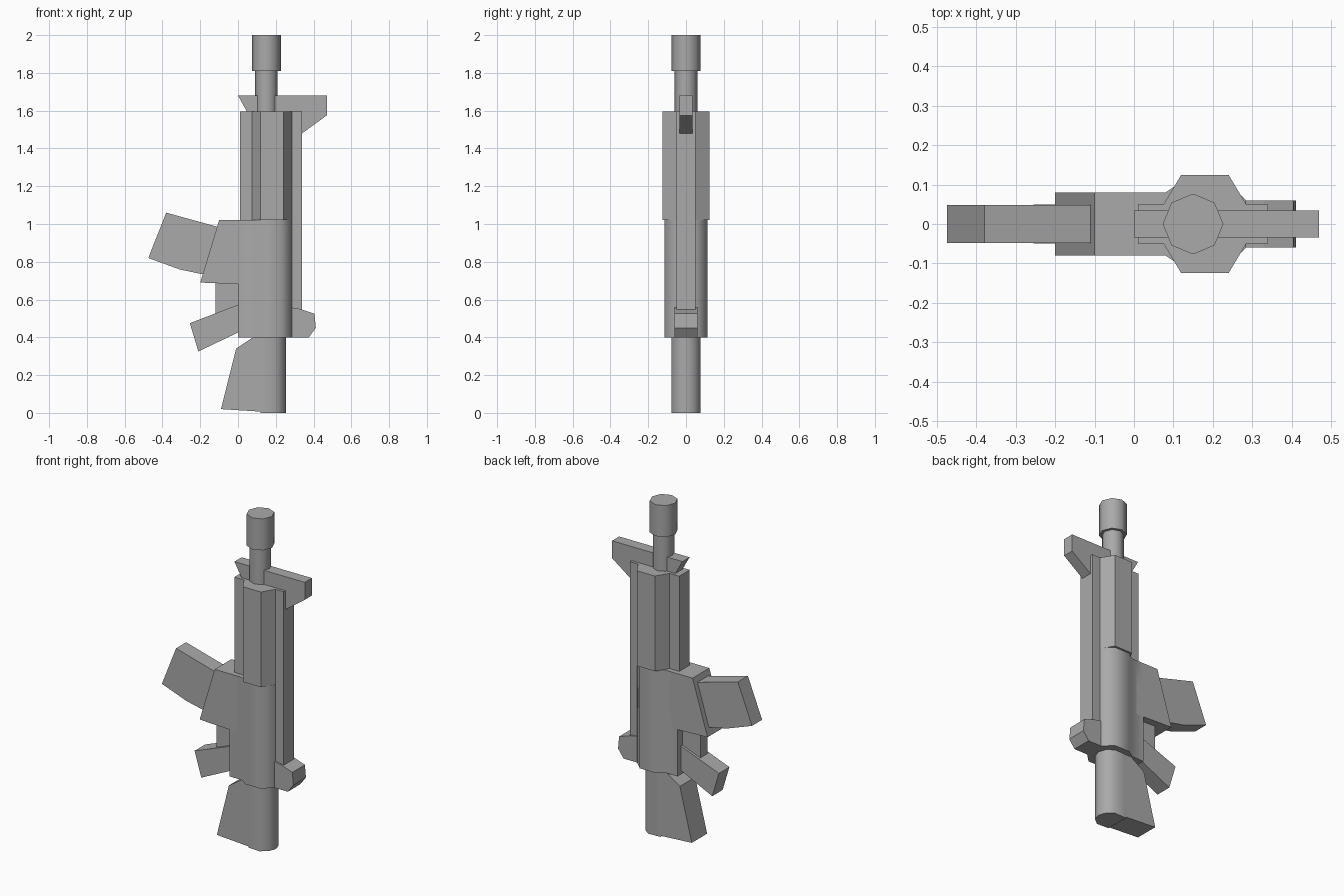
import bpy
import bmesh
import math

cube = bpy.data.objects.get("Cube")
if cube:
    bpy.data.objects.remove(cube, do_unlink=True)

grey = bpy.data.materials.new("plain grey")
grey.use_nodes = True
grey.diffuse_color = (0.4, 0.4, 0.4, 1)
bsdf = next(n for n in grey.node_tree.nodes if n.type == "BSDF_PRINCIPLED")
bsdf.inputs["Base Color"].default_value = (0.4, 0.4, 0.4, 1)


def prism(name, points, depth, smooth=0):
    """Extrude a closed loop of 3D points along the depth vector."""
    bm = bmesh.new()
    face = bm.faces.new([bm.verts.new(p) for p in points])
    new = bmesh.ops.extrude_face_region(bm, geom=[face])["geom"]
    bmesh.ops.translate(bm, vec=depth,
                        verts=[v for v in new if isinstance(v, bmesh.types.BMVert)])
    bmesh.ops.recalc_face_normals(bm, faces=bm.faces)
    mesh = bpy.data.meshes.new(name)
    bm.to_mesh(mesh)
    bm.free()
    mesh.materials.append(grey)
    obj = bpy.data.objects.new(name, mesh)
    bpy.context.collection.objects.link(obj)
    if smooth:
        bpy.ops.object.select_all(action="DESELECT")
        obj.select_set(True)
        bpy.context.view_layer.objects.active = obj
        bpy.ops.object.shade_smooth_by_angle(angle=math.radians(smooth))
    return obj


def slab(name, outline, half):
    """Side outline in x and z, with thickness in y."""
    return prism(name, [(x, -half, z) for x, z in outline], (0, 2 * half, 0))


def column(name, section, low, high, smooth=0):
    """Half cross-section in x and y, mirrored and raised in z."""
    loop = section + [(x, -y) for x, y in reversed(section) if y > 0]
    return prism(name, [(x, y, low) for x, y in loop], (0, 0, high - low), smooth)


def tube(name, radius, low, high):
    """Eight-sided tube on the barrel axis."""
    half = [(0.15 - radius * math.cos(i * math.pi / 4),
             max(0, radius * math.sin(i * math.pi / 4))) for i in range(4)]
    column(name, half + [(0.15 + radius, 0)], low, high, 50)


# Barrel and muzzle
tube("barrel", 0.06, 1.5, 1.82)
tube("muzzle", 0.077, 1.81, 2.0)

# Handguard with its bottom and top rails
column("handguard", [(0.01, 0.05), (0.075, 0.05), (0.12, 0.125), (0.24, 0.125),
                     (0.285, 0.05), (0.34, 0.05)], 1.02, 1.595)

# Receiver and its top rail
column("receiver", [(0, 0.08), (0.08, 0.08), (0.13, 0.113), (0.23, 0.113),
                    (0.285, 0.06)], 0.4, 1.02, 50)
column("receiver_rail", [(0.2, 0.05), (0.34, 0.05)], 0.45, 1.02)

# Magazine and its well
slab("magazine_well", [(-0.1, 1.02), (0.05, 1.02), (0.05, 0.68), (-0.2, 0.69)], 0.08)
slab("magazine", [(-0.38, 1.06), (-0.09, 0.98), (-0.17, 0.73), (-0.31, 0.76),
                  (-0.475, 0.82)], 0.048)

# Trigger guard and grip
slab("trigger_guard", [(-0.12, 0.69), (0.02, 0.69), (0.02, 0.5), (-0.12, 0.5)], 0.035)
slab("grip", [(-0.255, 0.475), (-0.21, 0.325), (0.02, 0.435), (0.02, 0.58)], 0.05)

# Front sight bar and rear sight knob
slab("front_sight", [(0, 1.68), (0.47, 1.68), (0.47, 1.575), (0.34, 1.48),
                     (0.3, 1.48), (0.3, 1.59), (0.05, 1.59)], 0.034)
slab("rear_sight", [(0.27, 0.56), (0.33, 0.55), (0.405, 0.525), (0.412, 0.45),
                    (0.375, 0.4), (0.27, 0.4)], 0.06)

# Stock: flat slab with a rounded back
slab("stock", [(-0.09, 0.02), (-0.01, 0.34), (0.08, 0.4), (0.2, 0.4),
               (0.2, 0.0), (0.15, 0.005)], 0.073)
column("stock_back", [(0.12, 0.073), (0.2, 0.077), (0.24, 0.045), (0.255, 0)],
       0.0, 0.41, 50)
